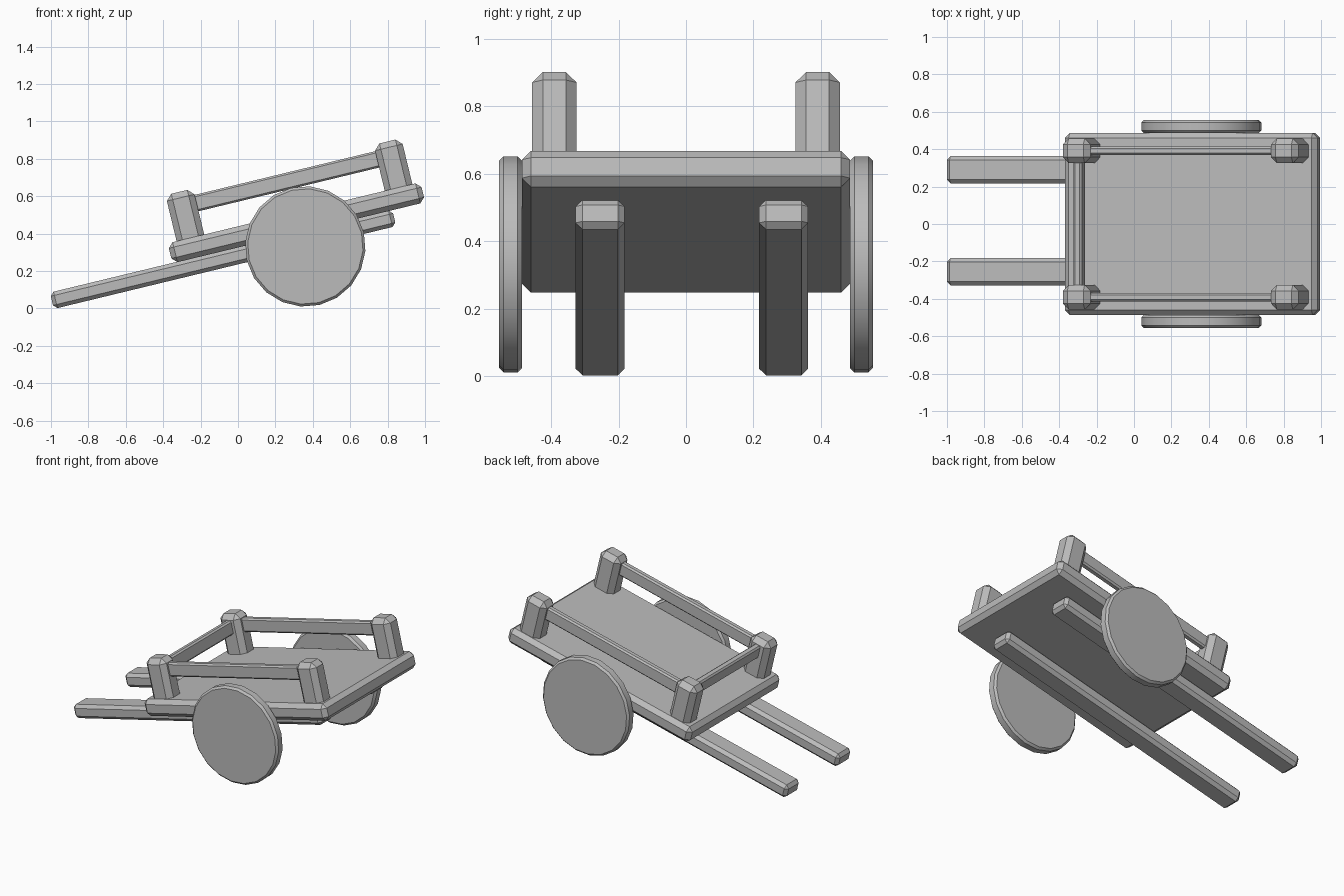
import bpy
import math
from mathutils import Matrix, Vector

cube = bpy.data.objects.get("Cube")
if cube:
    bpy.data.objects.remove(cube, do_unlink=True)

grey = bpy.data.materials.new("plain_grey")
grey.use_nodes = True
grey.diffuse_color = (0.5, 0.5, 0.5, 1)
grey.node_tree.nodes["Principled BSDF"].inputs["Base Color"].default_value = (0.5, 0.5, 0.5, 1)

# The whole cart leans back onto its handles
TILT = Matrix.Rotation(math.radians(-13.6), 4, "Y")
BED_CENTRE = Vector((0.3125, 0, 0.4575))


def finish(name, bevel, angle=30):
    """Name the active object, colour it and chamfer its edges."""
    obj = bpy.context.object
    obj.name = name
    obj.data.materials.append(grey)
    mod = obj.modifiers.new("chamfer", "BEVEL")
    mod.width = bevel
    mod.segments = 1
    mod.limit_method = "ANGLE"
    mod.angle_limit = math.radians(angle)
    bpy.ops.object.modifier_apply(modifier=mod.name)
    return obj


def beam(name, centre, size, bevel, origin=BED_CENTRE):
    """Chamfered box placed in the tilted frame of the cart."""
    bpy.ops.mesh.primitive_cube_add(size=1)
    bpy.context.object.data.transform(Matrix.Diagonal((*size, 1)))
    obj = finish(name, bevel)
    obj.matrix_world = Matrix.Translation(origin) @ TILT @ Matrix.Translation(centre)
    return obj


# Load bed
beam("bed", (0, 0, 0), (1.39, 0.975, 0.11), 0.027)

# Cross rail joining the two posts on the handle side
beam("cross_rail", (-0.567, 0, 0.228), (0.045, 0.72, 0.09), 0.01)

for side, label, handle_y in ((-1, "right", -0.255), (1, "left", 0.29)):
    # Corner posts and the rail between them
    for u, end in ((-0.57, "handle_end"), (0.575, "tail_end")):
        beam(f"{label}_{end}_post", (u, side * 0.391, 0.158), (0.152, 0.132, 0.3), 0.032)
    beam(f"{label}_side_rail", (0, side * 0.391, 0.228), (1.06, 0.045, 0.09), 0.01)

    # Long handle running under the bed
    beam(f"{label}_handle", (0, 0, 0), (1.883, 0.145, 0.09), 0.02,
         Vector((-0.08, handle_y, 0.262)))

    # Solid disc wheel
    bpy.ops.mesh.primitive_cylinder_add(vertices=20, radius=0.322, depth=0.068)
    wheel = finish(f"{label}_wheel", 0.013)
    wheel.matrix_world = (Matrix.Translation((0.36, side * 0.521, 0.331)) @ TILT
                          @ Matrix.Rotation(math.radians(90), 4, "X"))
    bpy.ops.object.shade_smooth_by_angle(angle=math.radians(25))
